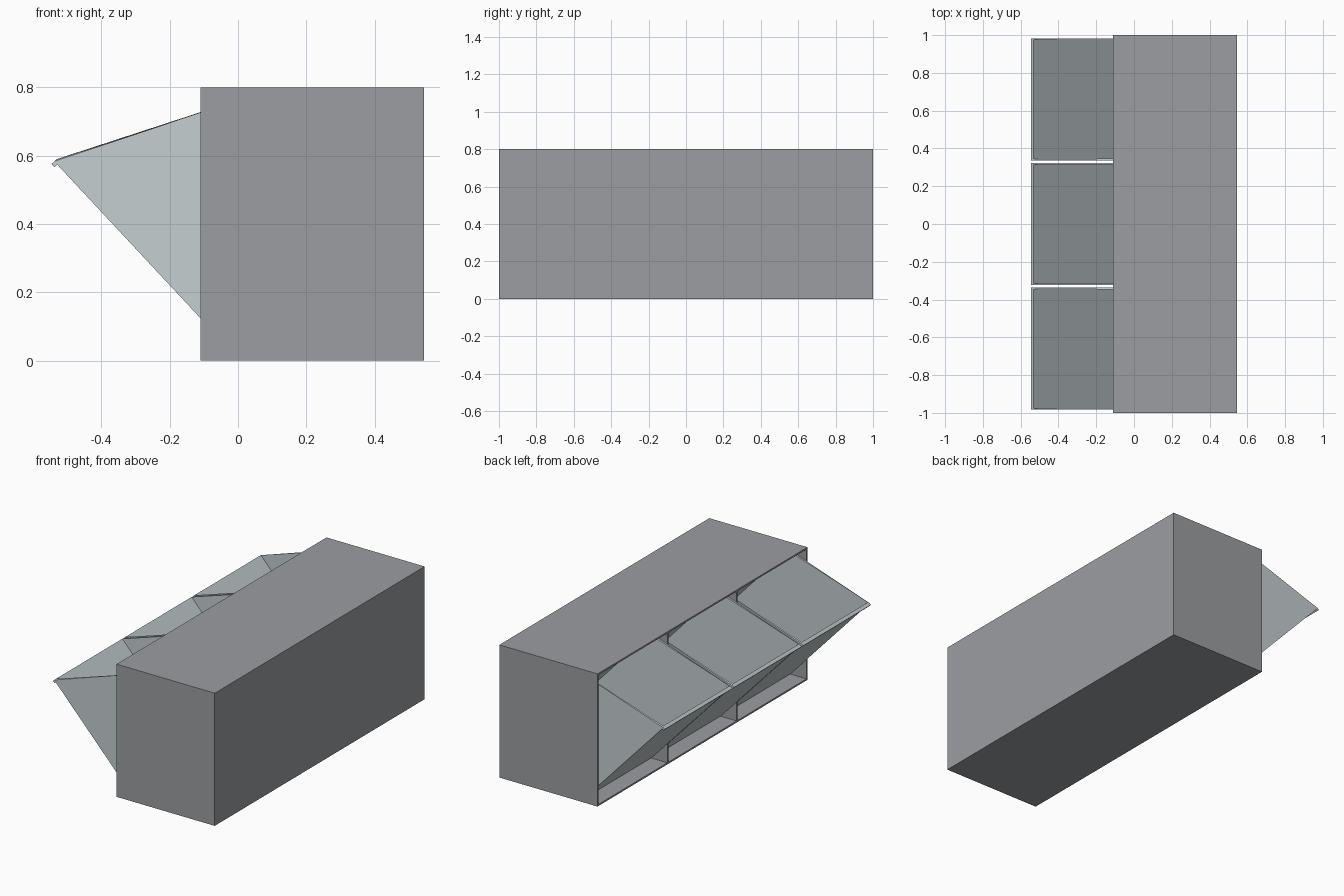
import bpy, bmesh, math

if "Cube" in bpy.data.objects:
    bpy.data.objects.remove(bpy.data.objects["Cube"])


def material(name, color):
    mat = bpy.data.materials.new(name)
    mat.use_nodes = True
    mat.diffuse_color = color
    mat.node_tree.nodes["Principled BSDF"].inputs["Base Color"].default_value = color
    return mat


cabinet_grey = material("cabinet_grey", (0.33, 0.34, 0.355, 1))
bin_grey = material("pale_bin_grey", (0.56, 0.62, 0.64, 1))


def prism(name, profile, y0, y1, mat, open_edge=None, wall=0):
    """Extrude an x-z profile along y; optionally leave one side open and give it walls."""
    bm = bmesh.new()
    near = [bm.verts.new((x, y0, z)) for x, z in profile]
    far = [bm.verts.new((x, y1, z)) for x, z in profile]
    bm.faces.new(near)
    bm.faces.new(far[::-1])
    n = len(profile)
    for i in range(n):
        if i != open_edge:
            j = (i + 1) % n
            bm.faces.new((near[i], far[i], far[j], near[j]))
    # profiles run counter-clockwise seen from the front; make sides agree
    bmesh.ops.recalc_face_normals(bm, faces=bm.faces)
    end = min(bm.faces, key=lambda f: f.calc_center_median().y)
    if end.normal.y > 0:
        bmesh.ops.reverse_faces(bm, faces=bm.faces)
    mesh = bpy.data.meshes.new(name)
    bm.to_mesh(mesh)
    bm.free()
    mesh.materials.append(mat)
    obj = bpy.data.objects.new(name, mesh)
    bpy.context.collection.objects.link(obj)
    if wall:
        mod = obj.modifiers.new("walls", "SOLIDIFY")
        mod.thickness = wall
        mod.offset = -1
        mod.use_even_offset = True
    return obj


def rect(x0, x1, z0, z1):
    return [(x0, z0), (x1, z0), (x1, z1), (x0, z1)]


# Cabinet shell, open towards -x, with two dividers
FRONT, BACK, TOP = -0.11, 0.545, 0.8
prism("cabinet", rect(FRONT, BACK, 0, TOP), -1, 1, cabinet_grey, open_edge=3, wall=0.01)
PITCH = 0.66
for side, sign in (("front", -1), ("rear", 1)):
    y = sign * PITCH / 2
    prism(side + "_divider", rect(FRONT, BACK - 0.005, 0.005, TOP - 0.005),
          y - 0.005, y + 0.005, cabinet_grey)

# Tip-out bins: sloping open top, tilted outwards about their bottom edge
HEIGHT, DEPTH, BACK_HEIGHT = 0.777, 0.52, 0.54
HALF = 0.323
bin_profile = [(0, 0), (DEPTH, 0), (DEPTH, BACK_HEIGHT), (0, HEIGHT)]
for label, step in (("front", -1), ("middle", 0), ("rear", 1)):
    y = step * PITCH
    body = prism(label + "_bin", bin_profile, y - HALF, y + HALF, bin_grey,
                 open_edge=2, wall=0.008)
    lip = prism(label + "_bin_lip", rect(-0.011, 0, HEIGHT - 0.013, HEIGHT),
                y - HALF, y + HALF, bin_grey)
    for part in (body, lip):
        part.location = (-0.008, 0, 0.015)
        part.rotation_euler = (0, math.radians(-43), 0)
